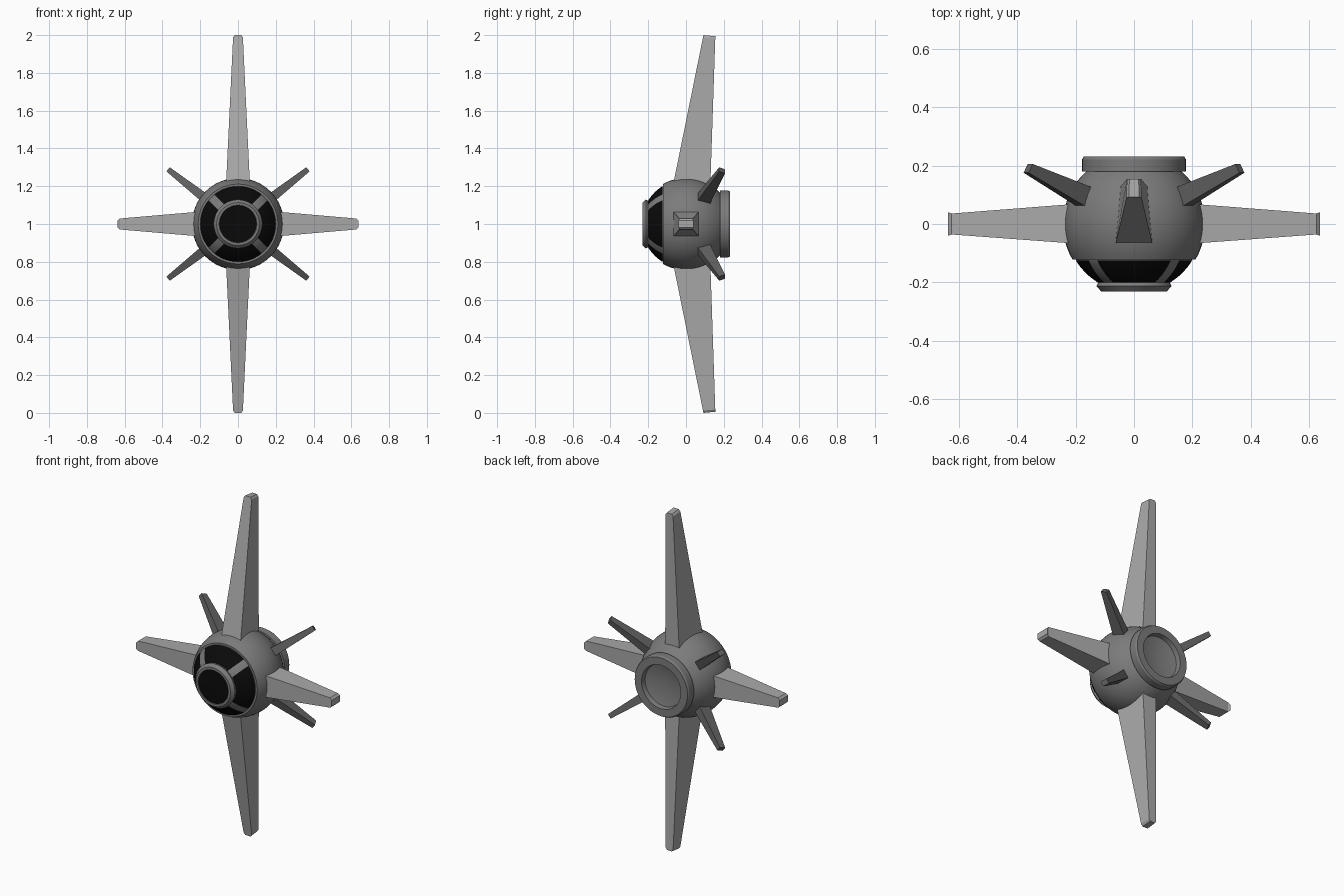
import bpy, bmesh
from math import sin, cos, asin, sqrt, pi, radians
from mathutils import Vector

cube = bpy.data.objects.get("Cube")
if cube:
    bpy.data.objects.remove(cube, do_unlink=True)

CENTRE = Vector((0, 0, 1))


def material(name, value):
    m = bpy.data.materials.new(name)
    m.use_nodes = True
    colour = (value, value, value, 1)
    m.diffuse_color = colour
    bsdf = m.node_tree.nodes["Principled BSDF"]
    bsdf.inputs["Base Color"].default_value = colour
    bsdf.inputs["Roughness"].default_value = 0.7
    return m


HULL = material("hull grey", 0.2)
WING = material("light wing grey", 0.4)
FIN = material("dark fin grey", 0.12)
GLASS = material("black glass", 0.003)


def finish(name, bm, mat, smooth=False, recalc=True):
    bmesh.ops.remove_doubles(bm, verts=bm.verts, dist=1e-5)
    if recalc:
        bmesh.ops.recalc_face_normals(bm, faces=bm.faces)
    mesh = bpy.data.meshes.new(name)
    bm.to_mesh(mesh)
    bm.free()
    mesh.materials.append(mat)
    obj = bpy.data.objects.new(name, mesh)
    obj.location = CENTRE
    bpy.context.collection.objects.link(obj)
    if smooth:
        bpy.ops.object.select_all(action='DESELECT')
        obj.select_set(True)
        bpy.context.view_layer.objects.active = obj
        bpy.ops.object.shade_smooth_by_angle(angle=radians(30))
    return obj


def lathe(name, profile, mat, steps=48):
    """Spin (radius, y) points about the y axis."""
    bm = bmesh.new()
    verts = [bm.verts.new((r, y, 0)) for r, y in profile]
    edges = [bm.edges.new(pair) for pair in zip(verts, verts[1:])]
    bmesh.ops.spin(bm, geom=verts + edges, cent=(0, 0, 0), axis=(0, 1, 0),
                   angle=2 * pi, steps=steps, use_merge=True)
    return finish(name, bm, mat, smooth=True)


def arc(radius, y0, y1, n):
    """Points on a sphere's outline between two y positions."""
    a0, a1 = asin(y0 / radius), asin(y1 / radius)
    angles = [a0 + (a1 - a0) * i / n for i in range(n + 1)]
    return [(radius * cos(a), radius * sin(a)) for a in angles]


def blade(name, angle, sections, mat):
    """Loft four-cornered sections outward in the xz plane.
    Section: front reach, front y, front half width, then the same at the back."""
    out = Vector((cos(angle), 0, sin(angle)))
    side = Vector((-sin(angle), 0, cos(angle)))
    bm = bmesh.new()
    rings = []
    for rf, yf, wf, rb, yb, wb in sections:
        corners = [(rf, yf, -wf), (rf, yf, wf), (rb, yb, wb), (rb, yb, -wb)]
        rings.append([bm.verts.new(out * r + side * w + Vector((0, y, 0)))
                      for r, y, w in corners])
    for a, b in zip(rings, rings[1:]):
        for i in range(4):
            j = (i + 1) % 4
            bm.faces.new((a[i], a[j], b[j], b[i]))
    bm.faces.new(rings[0])
    bm.faces.new(rings[-1])
    return finish(name, bm, mat)


# Round hull, cut flat at the front
lathe("hull", [(0, -0.12)] + arc(0.244, -0.122, 0.18, 14) + [(0.13, 0.15), (0, 0.15)], HULL)

# Engine ring with a dished outlet
lathe("engine_ring", [(0, 0.155), (0.15, 0.18), (0.178, 0.18), (0.178, 0.222),
                      (0.172, 0.232), (0.128, 0.232), (0.123, 0.205), (0, 0.175)], HULL)

# Canopy frame and the raised rim of its nose window
lathe("canopy_frame", [(0, -0.11), (0.203, -0.11)] + arc(0.234, -0.118, -0.205, 6)
      + [(0, -0.205)], HULL)
lathe("nose_rim", [(0, -0.195), (0.122, -0.2), (0.129, -0.213), (0.113, -0.231),
                   (0.1, -0.231), (0.097, -0.224), (0, -0.224)], HULL)
lathe("nose_window", [(0, -0.223), (0.098, -0.223), (0.098, -0.227), (0, -0.229)], GLASS)


def canopy_window(name, turn, inner=0.125, outer=0.2, strut=0.021, radius=0.236):
    """Curved pane with edges parallel to the diagonal struts."""
    rows, cols = 5, 14
    bm = bmesh.new()
    grid = []
    for i in range(rows + 1):
        rho = inner + (outer - inner) * i / rows
        half = pi / 4 - asin(strut / rho)
        row = []
        for j in range(cols + 1):
            a = turn + half * (2 * j / cols - 1)
            row.append(bm.verts.new((rho * cos(a), -sqrt(radius ** 2 - rho ** 2), rho * sin(a))))
        grid.append(row)
    for a, b in zip(grid, grid[1:]):
        for j in range(cols):
            face = bm.faces.new((a[j], a[j + 1], b[j + 1], b[j]))
            face.normal_update()
            if face.normal.y > 0:
                face.normal_flip()
    return finish(name, bm, GLASS, smooth=True, recalc=False)


for i, side in enumerate(("left", "top", "right", "bottom")):
    canopy_window("canopy_window_" + side, i * pi / 2)

# Long swept wings above and below
LONG = [(0.15, -0.08, 0.066, 0.15, 0.127, 0.047),
        (0.988, 0.09, 0.026, 0.982, 0.155, 0.024),
        (1.0, 0.092, 0.017, 0.994, 0.155, 0.016)]
# Short straight wings at the sides
SHORT = [(0.15, -0.071, 0.07, 0.15, 0.073, 0.07),
         (0.626, -0.036, 0.029, 0.626, 0.036, 0.029),
         (0.638, -0.04, 0.018, 0.638, 0.04, 0.018)]
# Small fins raked backward on the diagonals
SMALL = [(0.16, 0.027, 0.028, 0.13, 0.103, 0.028),
         (0.47, 0.176, 0.014, 0.452, 0.206, 0.014)]

blade("top_wing", pi / 2, LONG, WING)
blade("bottom_wing", -pi / 2, LONG, WING)
blade("left_wing", 0, SHORT, WING)
blade("right_wing", pi, SHORT, WING)
tilt = radians(38)
for name, angle in (("upper_left", tilt), ("upper_right", pi - tilt),
                    ("lower_right", pi + tilt), ("lower_left", -tilt)):
    blade(name + "_fin", angle, SMALL, FIN)
